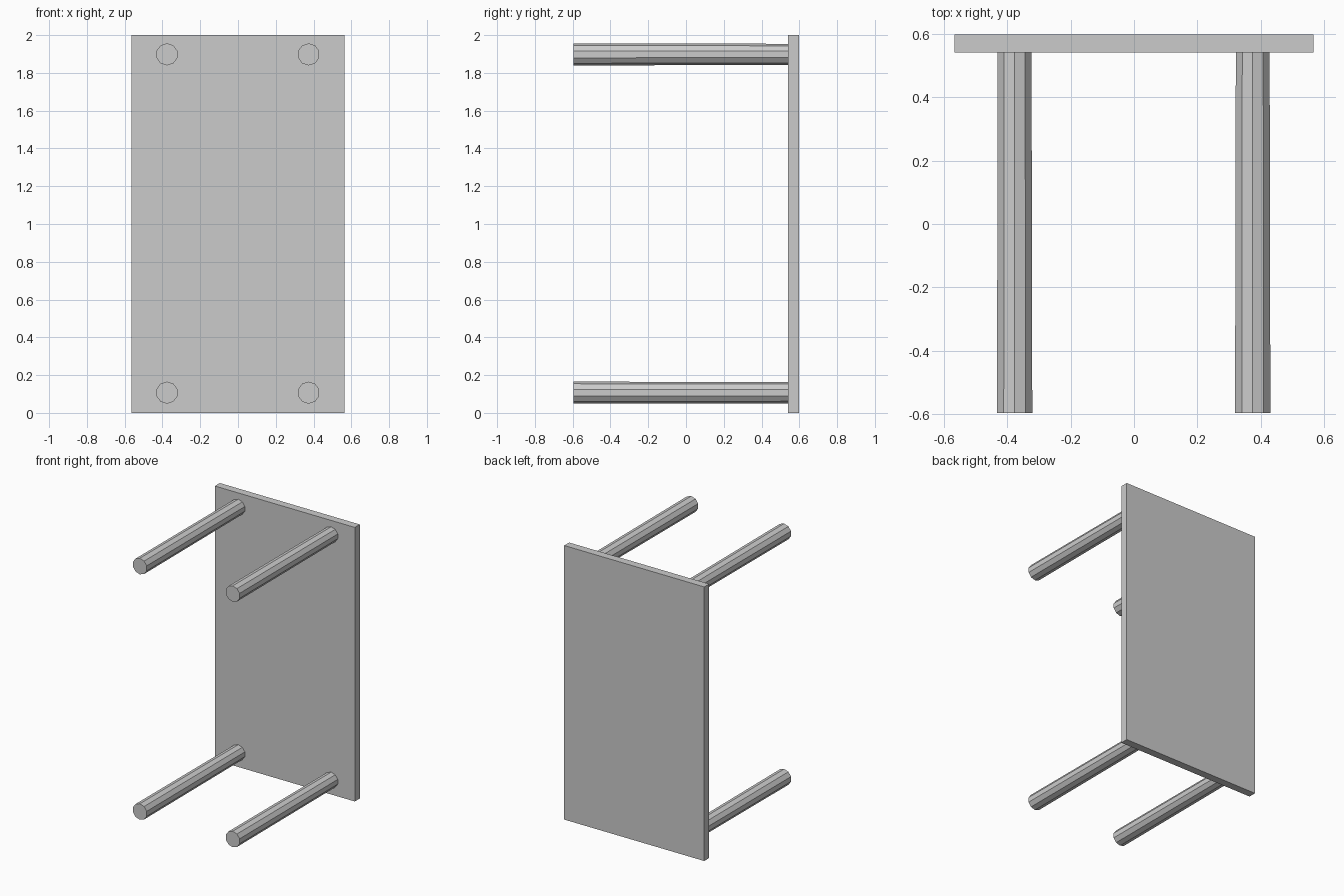
import bpy
import math

if "Cube" in bpy.data.objects:
    bpy.data.objects.remove(bpy.data.objects["Cube"])

Y_FRONT, Y_PANEL, Y_BACK = -0.595, 0.54, 0.597


def box(name, lo, hi):
    centre = [(a + b) / 2 for a, b in zip(lo, hi)]
    bpy.ops.mesh.primitive_cube_add(size=1, location=centre)
    ob = bpy.context.object
    ob.name = name
    ob.scale = [b - a for a, b in zip(lo, hi)]
    return ob


def leg(name, x, z):
    # Ten-sided rod with a slight taper towards the top panel
    length = Y_PANEL + 0.005 - Y_FRONT
    bpy.ops.mesh.primitive_cone_add(
        vertices=10, radius1=0.0585, radius2=0.056, depth=length,
        location=(x, Y_FRONT + length / 2, z),
        rotation=(-math.pi / 2, 0, 0))
    bpy.context.object.name = name


# Table top, standing upright on its short edge
box("table_top", (-0.565, Y_PANEL, 0), (0.565, Y_BACK, 2))

# Four legs pointing forward
for side, x in (("left", -0.376), ("right", 0.374)):
    for level, z in (("lower", 0.107), ("upper", 1.898)):
        leg(f"{level}_{side}_leg", x, z)
